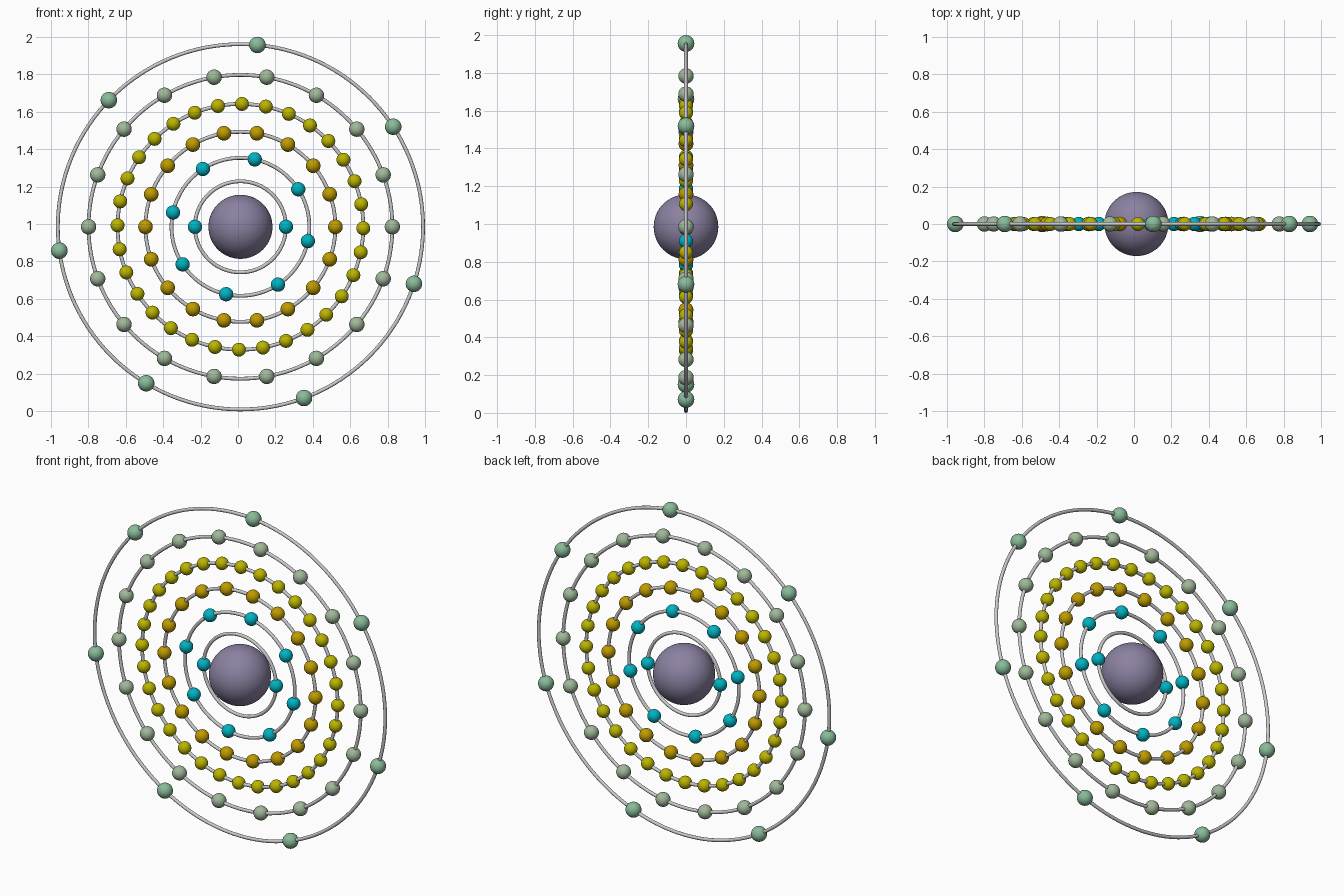
import bpy
import math

if "Cube" in bpy.data.objects:
    bpy.data.objects.remove(bpy.data.objects["Cube"])

CX, CZ = 0.013, 0.985      # centre of the atom
TUBE = 0.010               # ring wire radius


def material(name, rgb):
    mat = bpy.data.materials.new(name)
    mat.diffuse_color = (*rgb, 1)
    mat.use_nodes = True
    mat.node_tree.nodes["Principled BSDF"].inputs["Base Color"].default_value = mat.diffuse_color
    return mat


def sphere(name, loc, radius, mat, segs=32, rings=16):
    bpy.ops.mesh.primitive_uv_sphere_add(segments=segs, ring_count=rings,
                                         radius=radius, location=loc)
    ob = bpy.context.object
    ob.name = name
    ob.data.materials.append(mat)
    bpy.ops.object.shade_smooth()
    return ob


# Nucleus
sphere("nucleus", (CX, 0, CZ), 0.171, material("nucleus_purple", (0.26, 0.22, 0.36)), 64, 32)

cyan = material("electron_cyan", (0.0, 0.45, 0.54))
orange = material("electron_orange", (0.52, 0.33, 0.0))
yellow = material("electron_yellow", (0.50, 0.46, 0.0))
sage = material("electron_sage", (0.35, 0.48, 0.32))
green = material("electron_green", (0.25, 0.50, 0.32))

# Shells: ring radius, electron count, first angle (degrees), electron radius, material
shells = [
    (0.243, 2, 0.0, 0.038, cyan),
    (0.368, 8, -12.0, 0.038, cyan),
    (0.507, 18, 0.0, 0.039, orange),
    (0.656, 32, -0.7, 0.037, yellow),
    (0.811, 18, 0.0, 0.041, sage),
    (0.975, 7, -18.2, 0.044, green),
]

for n, (radius, count, start, size, mat) in enumerate(shells, 1):
    # Upright wire ring
    bpy.ops.mesh.primitive_torus_add(major_radius=radius, minor_radius=TUBE,
                                     major_segments=128, minor_segments=12,
                                     location=(CX, 0, CZ),
                                     rotation=(math.pi / 2, 0, 0))
    bpy.context.object.name = f"shell_ring_{n}"
    bpy.ops.object.shade_smooth()

    # Electrons evenly spaced on the ring, sharing one mesh
    first = None
    for i in range(count):
        a = math.radians(start + 360 * i / count)
        loc = (CX + radius * math.cos(a), 0, CZ + radius * math.sin(a))
        name = f"electron_{n}_{i + 1}"
        if first is None:
            first = sphere(name, loc, size, mat)
        else:
            ob = bpy.data.objects.new(name, first.data)
            ob.location = loc
            bpy.context.collection.objects.link(ob)
